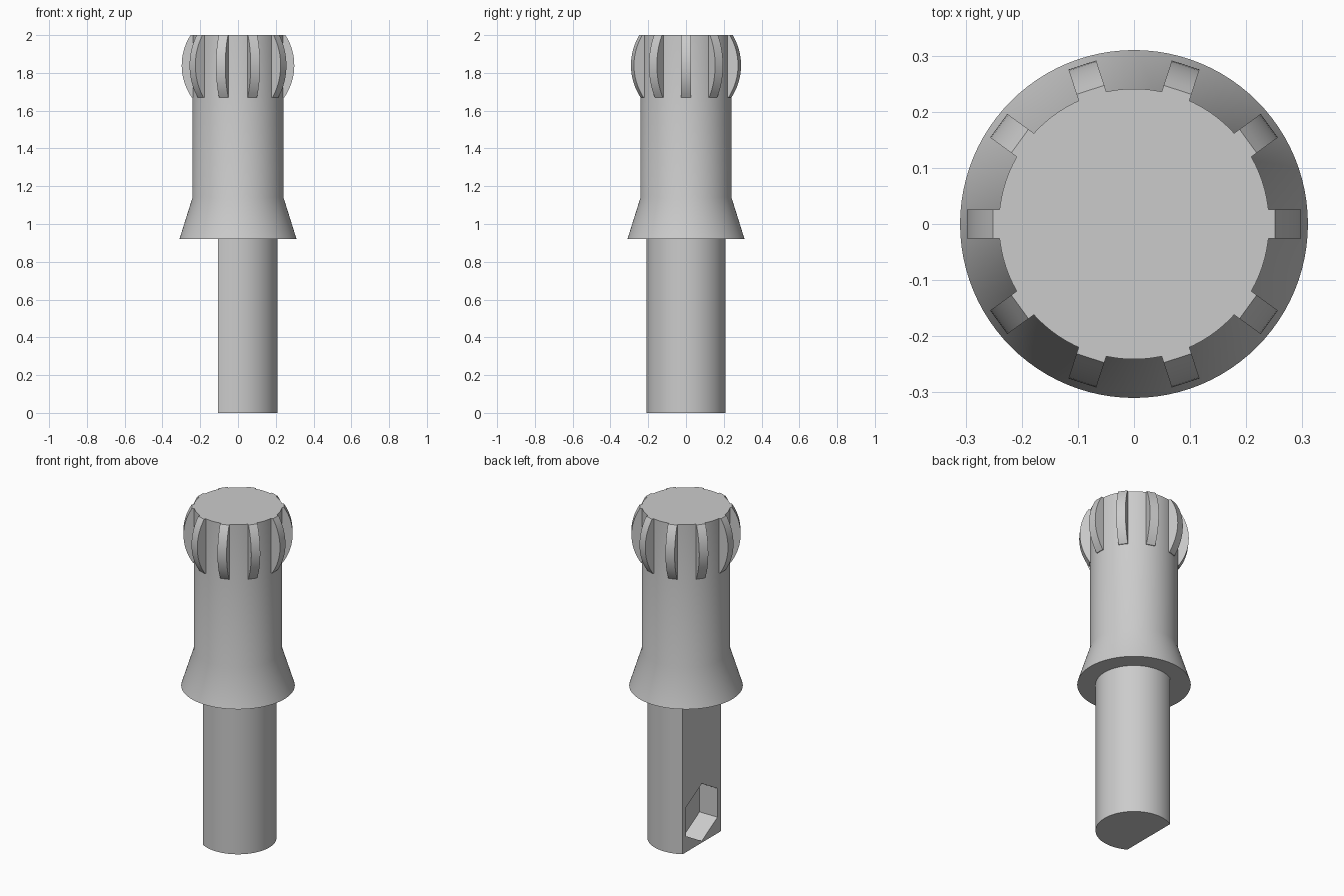
import bpy
import bmesh
from math import sin, cos, pi, sqrt, acos, radians
from mathutils import Matrix

default_cube = bpy.data.objects.get("Cube")
if default_cube:
    bpy.data.objects.remove(default_cube, do_unlink=True)

grey = bpy.data.materials.new("light grey")
grey.use_nodes = True
grey.diffuse_color = (0.6, 0.6, 0.6, 1)
grey.node_tree.nodes["Principled BSDF"].inputs["Base Color"].default_value = (0.6, 0.6, 0.6, 1)


def finish(name, bm):
    bmesh.ops.recalc_face_normals(bm, faces=bm.faces)
    mesh = bpy.data.meshes.new(name)
    bm.to_mesh(mesh)
    bm.free()
    mesh.materials.append(grey)
    obj = bpy.data.objects.new(name, mesh)
    bpy.context.collection.objects.link(obj)
    return obj


def activate(obj):
    bpy.ops.object.select_all(action='DESELECT')
    obj.select_set(True)
    bpy.context.view_layer.objects.active = obj


def smooth(obj):
    activate(obj)
    bpy.ops.object.shade_smooth_by_angle(angle=radians(30))


def prism(bm, outline, offset):
    """Extrude a closed outline of 3D points along an offset."""
    face = bm.faces.new([bm.verts.new(p) for p in outline])
    extruded = bmesh.ops.extrude_face_region(bm, geom=[face])["geom"]
    moved = [v for v in extruded if isinstance(v, bmesh.types.BMVert)]
    bmesh.ops.translate(bm, verts=moved, vec=offset)
    return list(face.verts) + moved


# Body: straight barrel with a flared skirt
SIDES = 96
bm = bmesh.new()
rings = []
for r, z in [(0.31, 0.92), (0.241, 1.14), (0.241, 2.0)]:
    rings.append([bm.verts.new((r * cos(2 * pi * i / SIDES), r * sin(2 * pi * i / SIDES), z))
                  for i in range(SIDES)])
for low, high in zip(rings, rings[1:]):
    for i in range(SIDES):
        j = (i + 1) % SIDES
        bm.faces.new((low[i], low[j], high[j], high[i]))
bm.faces.new(rings[0])
bm.faces.new(rings[-1])
smooth(finish("flared_body", bm))

# Grip ribs: slices of a ball, cut level with the top
BALL_R, BALL_Z, RIBS, HALF = 0.298, 1.84, 10, 0.026
bm = bmesh.new()
for k in range(RIBS):
    profile = [(0.2, -HALF, 1.67)]
    for i in range(17):
        z = 1.67 + (2.0 - 1.67) * i / 16
        profile.append((sqrt(BALL_R ** 2 - (z - BALL_Z) ** 2), -HALF, z))
    profile.append((0.2, -HALF, 2.0))
    verts = prism(bm, profile, (0, 2 * HALF, 0))
    bmesh.ops.rotate(bm, verts=verts, matrix=Matrix.Rotation(2 * pi * k / RIBS, 3, 'Z'))
smooth(finish("grip_ribs", bm))

# Shaft: round bar with one flat side
SHAFT_R, FLAT_X = 0.21, -0.105
limit = acos(FLAT_X / SHAFT_R)
bm = bmesh.new()
arc = [-limit + 2 * limit * i / 64 for i in range(65)]
prism(bm, [(SHAFT_R * cos(a), SHAFT_R * sin(a), 0) for a in arc], (0, 0, 0.92))
shaft = finish("flat_sided_shaft", bm)

# Hexagonal pocket cut into the flat side
bm = bmesh.new()
prism(bm, [(-0.3, 0.173 * sin(i * pi / 3), 0.183 + 0.173 * cos(i * pi / 3)) for i in range(6)],
      (0.315, 0, 0))
cutter = finish("pocket_cutter", bm)
cutter.hide_render = True
cut = shaft.modifiers.new("pocket", 'BOOLEAN')
cut.operation = 'DIFFERENCE'
cut.solver = 'EXACT'
cut.object = cutter
activate(shaft)
bpy.ops.object.modifier_apply(modifier=cut.name)
bpy.data.objects.remove(cutter, do_unlink=True)
smooth(shaft)
